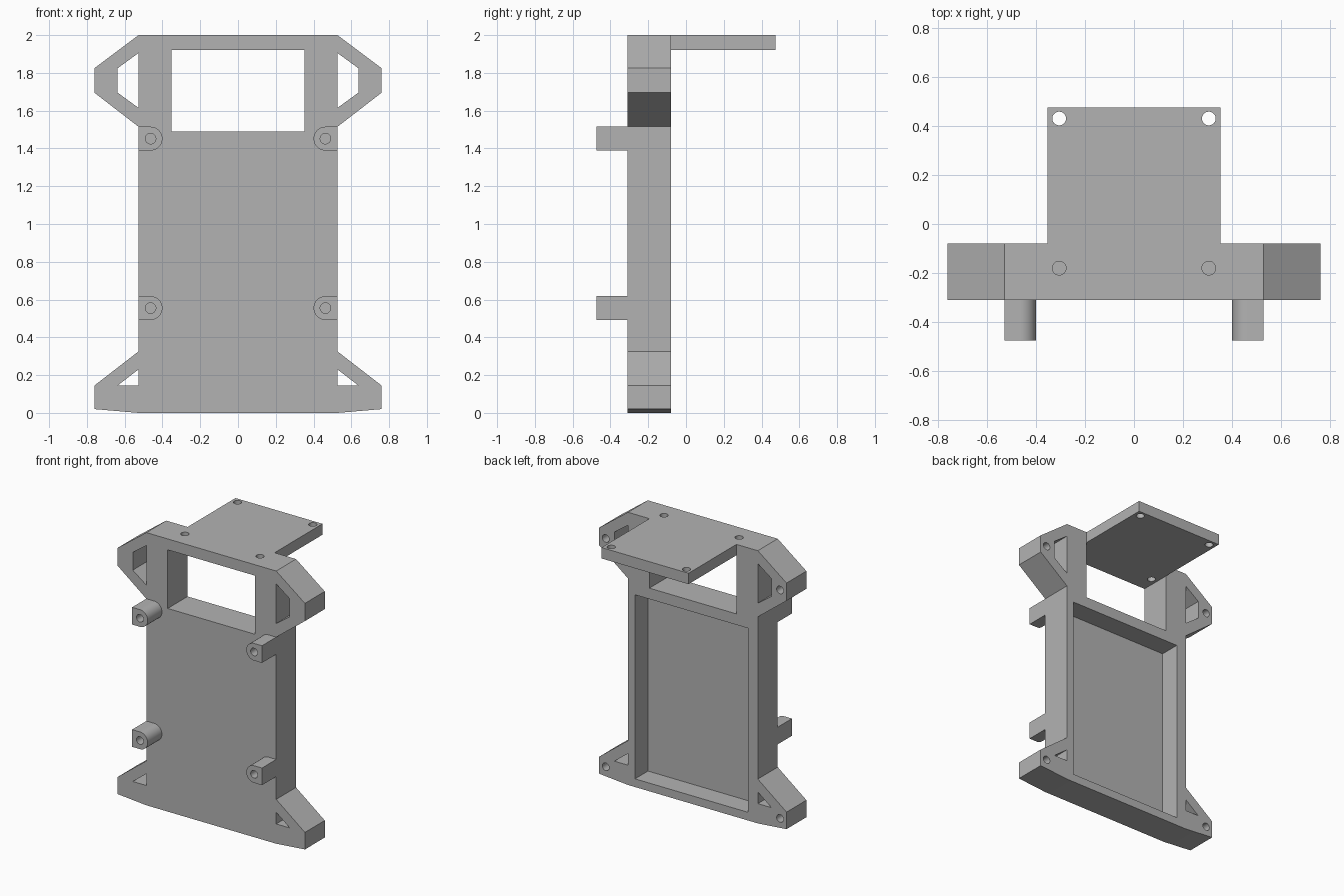
import bpy, bmesh, math
from mathutils import Matrix, Vector

cube = bpy.data.objects.get("Cube")
if cube:
    bpy.data.objects.remove(cube, do_unlink=True)

grey = bpy.data.materials.new("plain_grey")
grey.use_nodes = True
GREY = (0.45, 0.45, 0.45, 1)
grey.diffuse_color = GREY
grey.node_tree.nodes["Principled BSDF"].inputs["Base Color"].default_value = GREY

FRONT, BACK = -0.31, -0.08      # frame thickness range
EDGE, WING = 0.527, 0.76        # half widths of body and corner lugs
HOLE = 0.028


def make(name, bm):
    bmesh.ops.recalc_face_normals(bm, faces=bm.faces)
    mesh = bpy.data.meshes.new(name)
    bm.to_mesh(mesh)
    bm.free()
    mesh.materials.append(grey)
    obj = bpy.data.objects.new(name, mesh)
    bpy.context.collection.objects.link(obj)
    return obj


def prism(name, points, y0, y1):
    """Extrude an (x, z) profile from y0 to y1."""
    bm = bmesh.new()
    face = bm.faces.new([bm.verts.new((x, y0, z)) for x, z in points])
    ext = bmesh.ops.extrude_face_region(bm, geom=[face])["geom"]
    bmesh.ops.translate(bm, vec=(0, y1 - y0, 0),
                        verts=[v for v in ext if isinstance(v, bmesh.types.BMVert)])
    return make(name, bm)


def block(name, x0, x1, y0, y1, z0, z1):
    return prism(name, [(x0, z0), (x1, z0), (x1, z1), (x0, z1)], y0, y1)


def drill(center, length, axis):
    """Round cutter centred on a point."""
    bm = bmesh.new()
    rot = Matrix.Rotation(math.pi / 2, 4, 'X') if axis == 'Y' else Matrix()
    bmesh.ops.create_cone(bm, cap_ends=True, segments=32, radius1=HOLE, radius2=HOLE,
                          depth=length, matrix=Matrix.Translation(center) @ rot)
    return make("drill_cutter", bm)


def cut(obj, cutters):
    """Subtract the cutters, bake the result and remove the cutters."""
    for c in cutters:
        c.hide_render = True
        mod = obj.modifiers.new("cut", 'BOOLEAN')
        mod.operation, mod.solver, mod.object = 'DIFFERENCE', 'EXACT', c
    bpy.context.view_layer.update()
    graph = bpy.context.evaluated_depsgraph_get()
    mesh = bpy.data.meshes.new_from_object(obj.evaluated_get(graph))
    obj.modifiers.clear()
    obj.data = mesh
    for c in cutters:
        bpy.data.objects.remove(c, do_unlink=True)


# Frame outline with four corner lugs
half = [(EDGE, 0), (WING, 0.02), (WING, 0.145), (EDGE, 0.325),
        (EDGE, 1.515), (WING, 1.695), (WING, 1.825), (EDGE, 2)]
frame = prism("frame", half + [(-x, z) for x, z in reversed(half)], FRONT, BACK)

# Window and the shallow tray in the back
cutters = [block("window_cutter", -0.353, 0.353, -0.5, 0.1, 1.49, 1.92),
           block("tray_cutter", -0.447, 0.47, -0.23, 0.1, 0.06, 1.41)]
for s in (-1, 1):
    # Openings through the lugs
    upper = [(EDGE, 1.615), (0.637, 1.695), (0.637, 1.825), (EDGE, 1.905)]
    lower = [(EDGE, 0.145), (0.637, 0.145), (EDGE, 0.23)]
    for profile in (upper, lower):
        cutters.append(prism("lug_cutter", [(s * x, z) for x, z in profile], -0.5, 0.1))
    # Blind screw holes in the back of the lugs
    for z in (0.085, 1.76):
        cutters.append(drill((s * 0.707, BACK, z), 0.3, 'Y'))
    # Holes through the top rail
    cutters.append(drill((s * 0.305, -0.18, 1.96), 0.2, 'Z'))
cut(frame, cutters)

# Rear shelf with two corner holes
shelf = block("shelf", -0.353, 0.353, BACK, 0.475, 1.92, 2)
cut(shelf, [drill((s * 0.305, 0.43, 1.96), 0.2, 'Z') for s in (-1, 1)])

# Four front posts: round inside, square at the outer edge
parts = [frame, shelf]
R, PX = 0.063, 0.463
for s, side in ((-1, "right"), (1, "left")):
    for z, level in ((0.555, "lower"), (1.452, "upper")):
        arc = [math.pi * (0.5 + i / 24) for i in range(25)]
        profile = [(EDGE, z - R), (EDGE, z + R)]
        profile += [(PX + R * math.cos(a), z + R * math.sin(a)) for a in arc]
        post = prism(f"{level}_{side}_post", [(s * x, h) for x, h in profile], -0.475, FRONT)
        cut(post, [drill((s * PX, -0.4, z), 0.3, 'Y')])
        parts.append(post)

# Smooth the round walls, keep edges sharp
bpy.ops.object.select_all(action='DESELECT')
for p in parts:
    p.select_set(True)
bpy.context.view_layer.objects.active = frame
bpy.ops.object.shade_smooth_by_angle(angle=math.radians(30))
